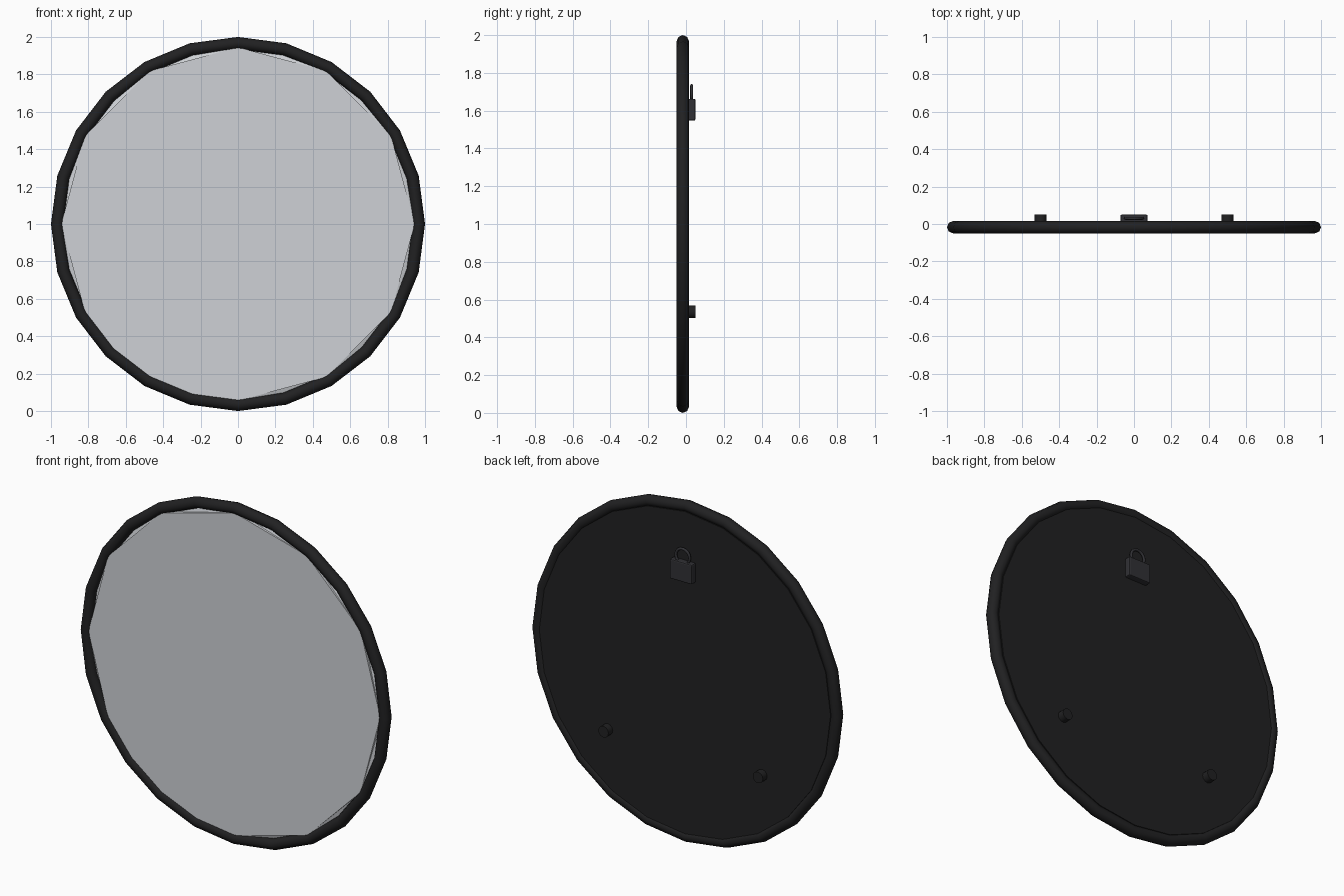
import bpy, bmesh
from math import sin, cos, pi, radians

if "Cube" in bpy.data.objects:
    bpy.data.objects.remove(bpy.data.objects["Cube"])


def material(name, rgb):
    m = bpy.data.materials.new(name)
    m.diffuse_color = (*rgb, 1)
    m.use_nodes = True
    m.node_tree.nodes["Principled BSDF"].inputs["Base Color"].default_value = m.diffuse_color
    return m


black = material("black", (0.015, 0.015, 0.016))
dark = material("dark_metal", (0.03, 0.03, 0.035))
silver = material("mirror_silver", (0.62, 0.64, 0.67))


def finish(name, mat, smooth=None):
    ob = bpy.context.object
    ob.name = name
    ob.data.materials.append(mat)
    if smooth:
        bpy.ops.object.shade_smooth_by_angle(angle=radians(smooth))
    return ob


def ring(name, major, minor, seg, sides, y, z, mat):
    bpy.ops.mesh.primitive_torus_add(major_radius=major, minor_radius=minor,
                                     major_segments=seg, minor_segments=sides,
                                     location=(0, y, z), rotation=(pi / 2, 0, 0))
    return finish(name, mat, 50)


def disc(name, r, y0, y1, x, z, seg, mat):
    bpy.ops.mesh.primitive_cylinder_add(vertices=seg, radius=r, depth=y1 - y0,
                                        location=(x, (y0 + y1) / 2, z),
                                        rotation=(pi / 2, 0, 0))
    return finish(name, mat, 30)


# round 24-sided frame with a rounded section
ring("frame", 0.967, 0.033, 24, 8, -0.017, 1, black)

# mirror: coarse front outline sloping back to a 24-sided rim
bm = bmesh.new()
R = 0.945


def point(i, y):
    a = 2 * pi * i / 24
    return bm.verts.new((R * cos(a), y, 1 + R * sin(a)))


back = [point(i, -0.012) for i in range(24)]
extra = (15, 17)
front = {i: point(i, -0.034) for i in range(24) if i % 2 == 0 or i in extra}
keys = list(front)
bm.faces.new([front[k] for k in keys])
bm.faces.new(back[::-1])
for a, b in zip(keys, keys[1:] + [24]):
    for i in range(a, b):
        bm.faces.new((front[a], back[i], back[(i + 1) % 24]))
    bm.faces.new((front[a], back[b % 24], front[b % 24]))
bmesh.ops.recalc_face_normals(bm, faces=bm.faces)
me = bpy.data.meshes.new("mirror_glass")
bm.to_mesh(me)
bm.free()
me.materials.append(silver)
bpy.context.collection.objects.link(bpy.data.objects.new("mirror_glass", me))

# backing board
disc("back_board", 0.943, -0.011, 0.01, 0, 1, 24, black)

# wall bumpers
for side, x in (("left", -0.5), ("right", 0.5)):
    disc("bumper_" + side, 0.033, 0.008, 0.05, x, 0.535, 12, black)

# hanger plate with bevelled edges
bpy.ops.mesh.primitive_cube_add(size=1, location=(0, 0.03, 1.605))
bpy.context.object.scale = (0.145, 0.04, 0.115)
bpy.ops.object.transform_apply(location=False, rotation=False, scale=True)
plate = finish("hanger_plate", dark)
bevel = plate.modifiers.new("bevel", 'BEVEL')
bevel.width = 0.007
bevel.segments = 2

# hanging ring
ring("hanger_ring", 0.045, 0.008, 16, 8, 0.03, 1.688, dark)
